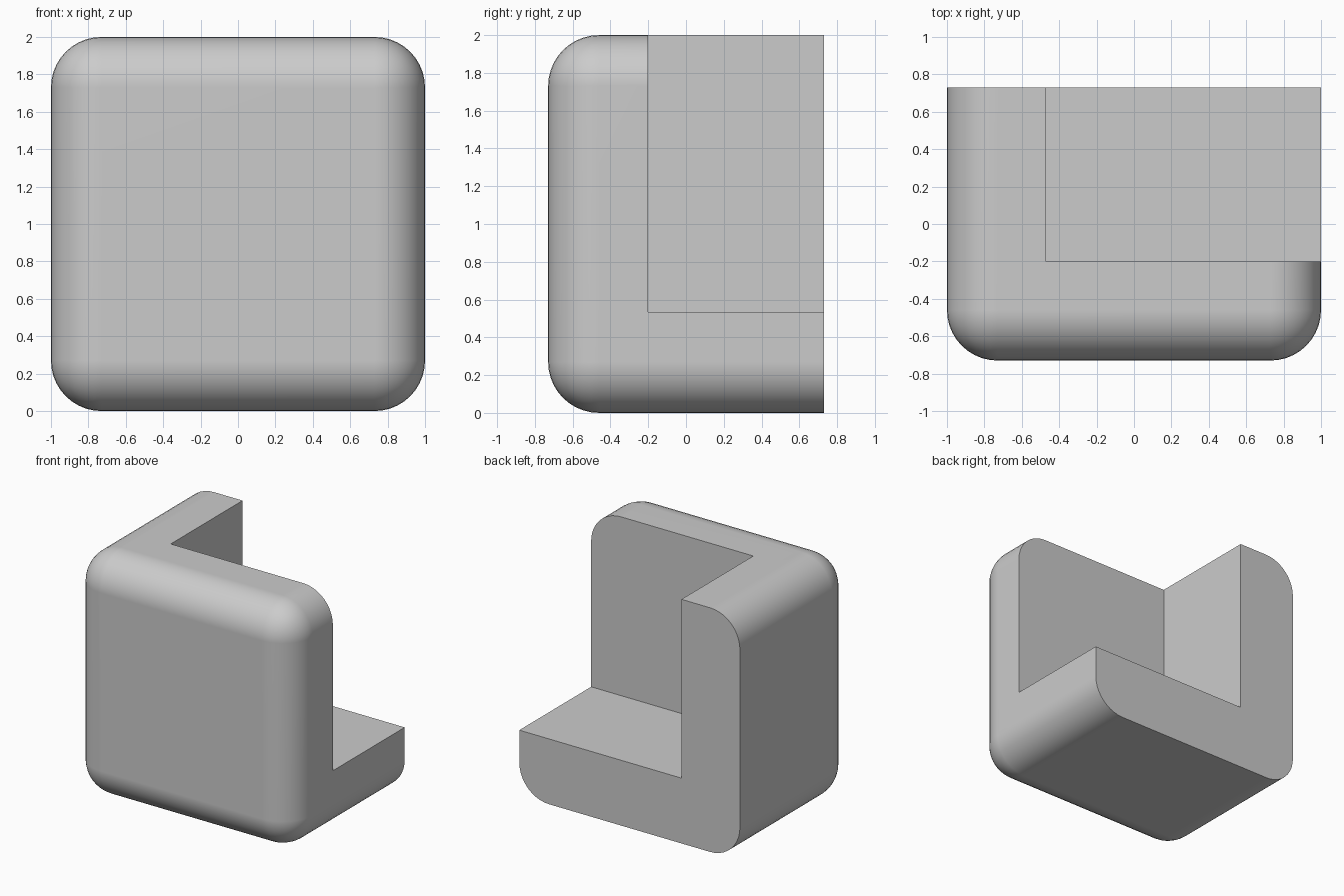
import bpy
import bmesh
import math
from mathutils import Vector

cube = bpy.data.objects.get("Cube")
if cube:
    bpy.data.objects.remove(cube, do_unlink=True)

BACK = 0.73      # flat rear plane
RADIUS = 0.27    # rounding of the outer edges

# Plain grey material
grey = bpy.data.materials.new("grey")
grey.use_nodes = True
colour = (0.6, 0.6, 0.6, 1)
grey.diffuse_color = colour
grey.node_tree.nodes["Principled BSDF"].inputs["Base Color"].default_value = colour


def make_box(name, low, high, round_edges=False):
    """Box between two corners, optionally rounded everywhere but the back."""
    low, high = Vector(low), Vector(high)
    bm = bmesh.new()
    bmesh.ops.create_cube(bm, size=1)
    for v in bm.verts:
        v.co = (low + high) / 2 + v.co * (high - low)
    if round_edges:
        edges = [e for e in bm.edges
                 if not all(v.co.y > BACK - 0.01 for v in e.verts)]
        bmesh.ops.bevel(bm, geom=edges, offset=RADIUS, offset_type='OFFSET',
                        segments=10, profile=0.5, affect='EDGES',
                        clamp_overlap=True)
    mesh = bpy.data.meshes.new(name)
    bm.to_mesh(mesh)
    bm.free()
    mesh.materials.append(grey)
    obj = bpy.data.objects.new(name, mesh)
    bpy.context.collection.objects.link(obj)
    return obj


# Rounded corner guard with a block cut from its inner side
guard = make_box("corner_guard", (-1, -BACK, 0), (1, BACK, 2), True)
notch = make_box("notch_cutter", (-0.47, -0.2, 0.535), (1.5, 1.5, 2.5))

cut = guard.modifiers.new("notch", 'BOOLEAN')
cut.operation = 'DIFFERENCE'
cut.solver = 'EXACT'
cut.object = notch

bpy.ops.object.select_all(action='DESELECT')
guard.select_set(True)
bpy.context.view_layer.objects.active = guard
bpy.ops.object.modifier_apply(modifier=cut.name)
bpy.data.objects.remove(notch, do_unlink=True)

# Smooth roundings, crisp cut edges, even shading on the flats
bpy.ops.object.shade_smooth_by_angle(angle=math.radians(30))
weighted = guard.modifiers.new("even_shading", 'WEIGHTED_NORMAL')
weighted.keep_sharp = True
